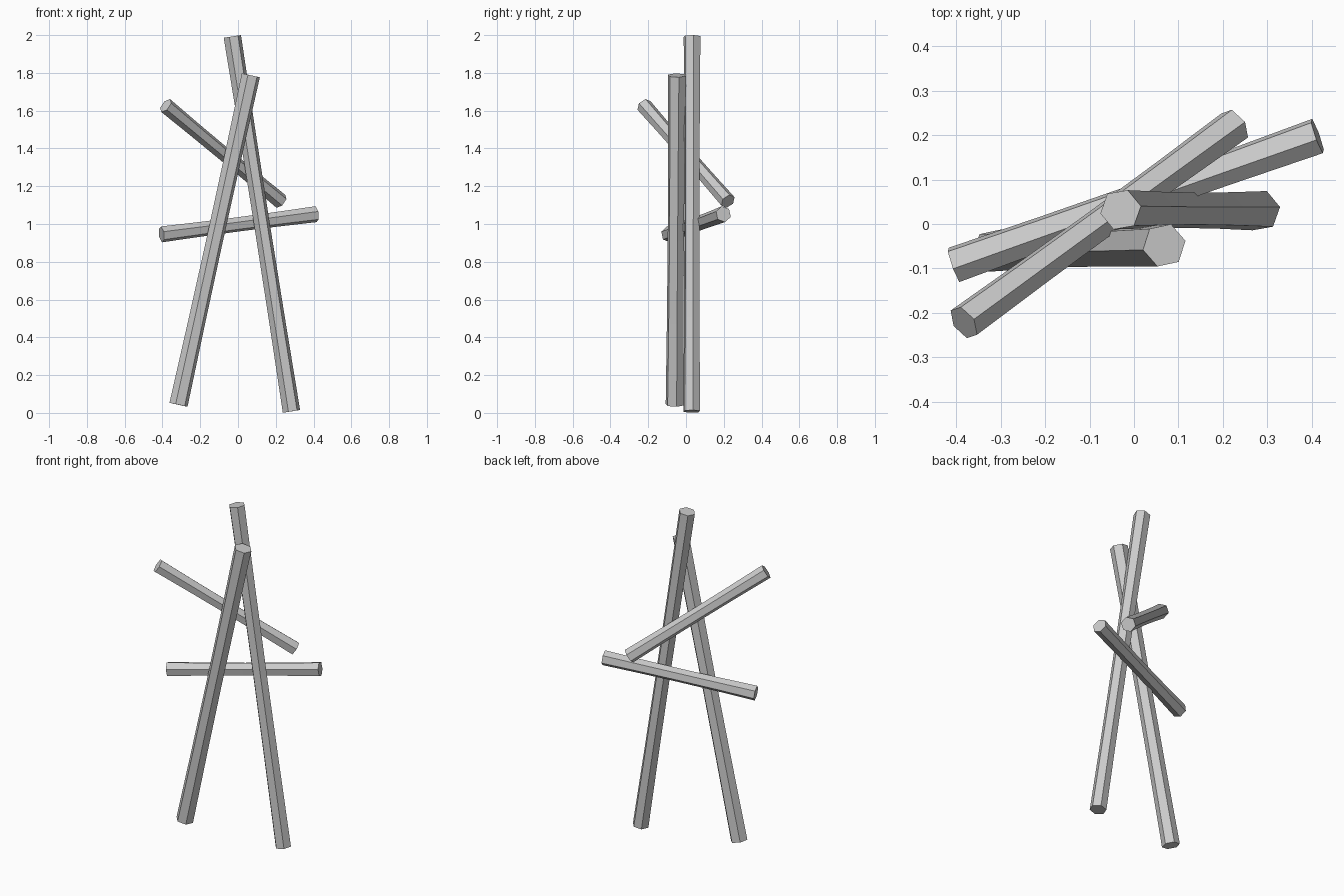
import bpy
import bmesh
import math
from mathutils import Matrix, Vector

SIDES = 6
RINGS = 5

cube = bpy.data.objects.get("Cube")
if cube:
    bpy.data.objects.remove(cube, do_unlink=True)

# Single flat grey for all beams
grey = bpy.data.materials.new("plain grey")
grey.use_nodes = True
colour = (0.6, 0.6, 0.6, 1)
grey.diffuse_color = colour
grey.node_tree.nodes["Principled BSDF"].inputs["Base Color"].default_value = colour


def beam(name, start, end, radius, turn):
    """Hexagonal beam between two points, slightly slimmer at its middle."""
    start, end = Vector(start), Vector(end)
    axis = (end - start).normalized()
    # Cross-section frame: one side direction kept as close to x as possible
    hint = Vector((1, 0, 0)) if abs(axis.z) > 0.8 else Vector((0, 0, 1))
    u = (hint - axis * hint.dot(axis)).normalized()
    v = axis.cross(u)
    bm = bmesh.new()
    rings = []
    for i in range(RINGS):
        t = i / (RINGS - 1)
        r = radius * (1 - 0.1 * math.sin(math.pi * t))
        ring = []
        for k in range(SIDES):
            a = math.radians(turn) + math.tau * k / SIDES
            ring.append(bm.verts.new(start.lerp(end, t) + r * (u * math.cos(a) + v * math.sin(a))))
        rings.append(ring)
    for low, high in zip(rings, rings[1:]):
        for k in range(SIDES):
            n = (k + 1) % SIDES
            bm.faces.new((low[k], low[n], high[n], high[k]))
    bm.faces.new(reversed(rings[0]))
    bm.faces.new(rings[-1])
    bm.normal_update()
    mesh = bpy.data.meshes.new(name)
    bm.to_mesh(mesh)
    bm.free()
    mesh.materials.append(grey)
    obj = bpy.data.objects.new(name, mesh)
    bpy.context.collection.objects.link(obj)
    return obj


# Two tall leaning beams
beam("tall_beam", (0.283, 0.03, 0.008), (-0.03, 0.032, 1.993), 0.047, 10)
beam("front_beam", (-0.315, -0.06, 0.043), (0.068, -0.048, 1.787), 0.05, 12)

# Two shorter beams crossing them
beam("diagonal_beam", (-0.383, -0.222, 1.627), (0.227, 0.222, 1.12), 0.042, 10)
beam("cross_beam", (-0.405, -0.092, 0.945), (0.413, 0.198, 1.052), 0.043, 10)
